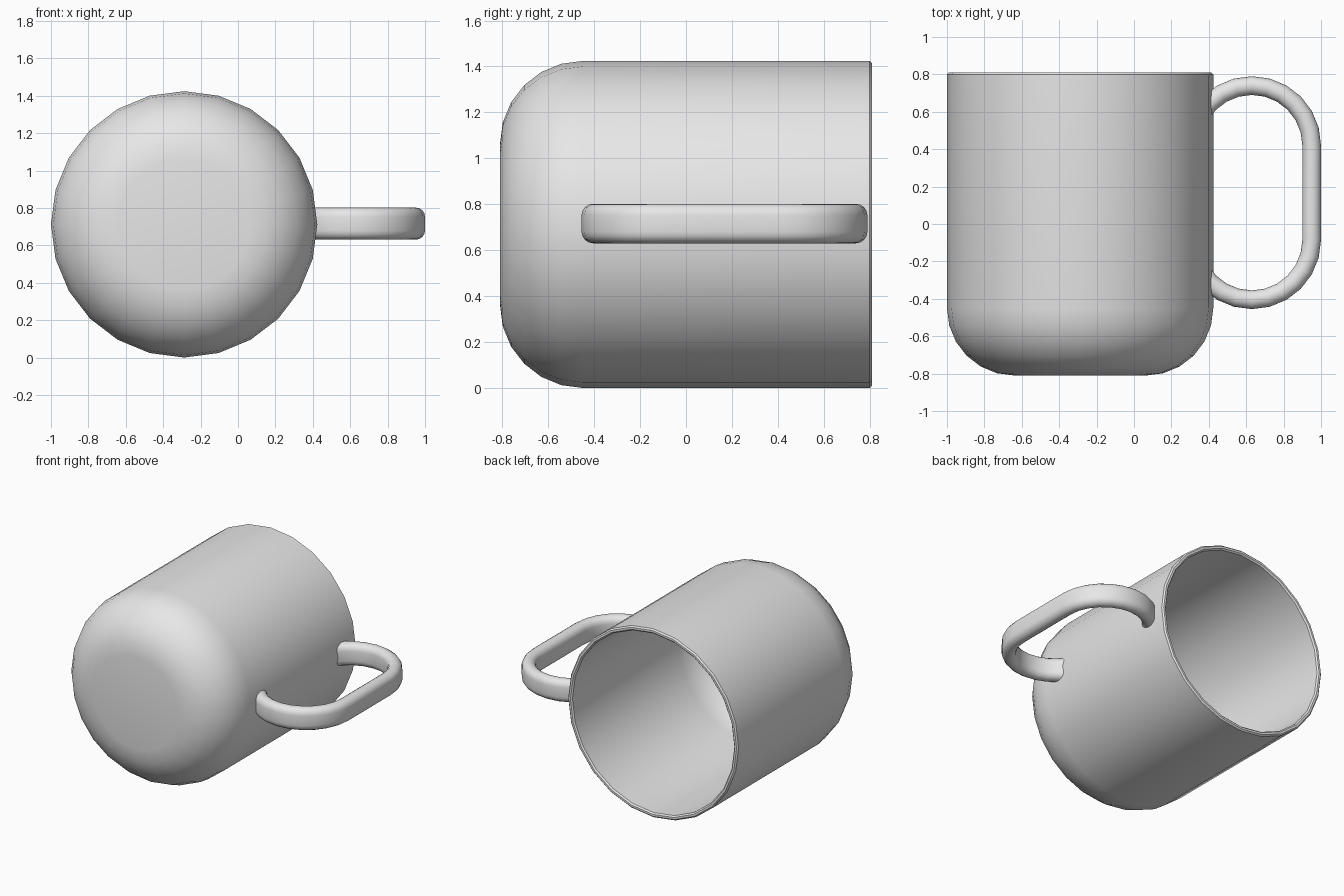
import bpy
import bmesh
from math import sin, cos, pi, radians
from mathutils import Vector

cube = bpy.data.objects.get("Cube")
if cube:
    bpy.data.objects.remove(cube, do_unlink=True)

R = 0.712                      # mug radius
AXIS = Vector((-0.288, 0, R))  # mug lies along y
WALL = 0.035
FILLET = 0.36
BACK = 0.81                    # rim position

grey = bpy.data.materials.new("plain_grey")
grey.use_nodes = True
grey.diffuse_color = (0.8, 0.8, 0.8, 1)
grey.node_tree.nodes["Principled BSDF"].inputs["Base Color"].default_value = (0.8, 0.8, 0.8, 1)


def finish(name, bm, angle):
    bmesh.ops.recalc_face_normals(bm, faces=bm.faces)
    mesh = bpy.data.meshes.new(name)
    bm.to_mesh(mesh)
    bm.free()
    mesh.materials.append(grey)
    obj = bpy.data.objects.new(name, mesh)
    bpy.context.collection.objects.link(obj)
    bpy.ops.object.select_all(action='DESELECT')
    obj.select_set(True)
    bpy.context.view_layer.objects.active = obj
    bpy.ops.object.shade_smooth_by_angle(angle=radians(angle))
    return obj


def corner(radius):
    """Rounded base corner as (distance from axis, y), from base to wall."""
    steps = 6
    return [(R - FILLET + radius * sin(i * pi / 2 / steps),
             FILLET - BACK - radius * cos(i * pi / 2 / steps)) for i in range(steps + 1)]


# Mug body: closed lathe profile, outside then back down the inside
lip = 0.01
profile = [(0, -BACK)] + corner(FILLET)
profile += [(R, BACK - lip), (R - lip, BACK), (R - WALL + lip, BACK), (R - WALL, BACK - lip)]
profile += corner(FILLET - WALL)[::-1] + [(0, WALL - BACK)]

bm = bmesh.new()
verts = [bm.verts.new(AXIS + Vector((r, y, 0))) for r, y in profile]
edges = [bm.edges.new(pair) for pair in zip(verts, verts[1:])]
bmesh.ops.spin(bm, geom=verts + edges, cent=AXIS, axis=(0, 1, 0), angle=2 * pi, steps=24)
bmesh.ops.remove_doubles(bm, verts=bm.verts, dist=0.0005)
finish("mug_body", bm, 40)

# Handle path: two half-circle bends joined by a straight grip
bend, mid_x = 0.32, 0.63
path = []
for centre_y, first in ((0.42, 165), (-0.085, 0)):
    for i in range(12):
        a = radians(first - 15 * i)
        out = Vector((cos(a), sin(a), 0))
        path.append((Vector((mid_x, centre_y, R + 0.004)) + out * bend, out))

# Handle section: flattened strap with round edges
half_thick, straight = 0.05, 0.036
section = []
for side, start in ((1, 0), (-1, pi)):
    for i in range(9):
        a = start + i * pi / 8
        section.append((half_thick * cos(a), side * straight + half_thick * sin(a)))

bm = bmesh.new()
rings = [[bm.verts.new(p + out * u + Vector((0, 0, v))) for u, v in section] for p, out in path]
n = len(section)
for a, b in zip(rings, rings[1:]):
    for i in range(n):
        j = (i + 1) % n
        bm.faces.new((a[i], a[j], b[j], b[i]))

# Trim the handle ends inside the mug wall
bmesh.ops.bisect_plane(bm, geom=bm.verts[:] + bm.edges[:] + bm.faces[:], plane_co=(0.4, 0, 0),
                       plane_no=(1, 0, 0), clear_inner=True)
bmesh.ops.holes_fill(bm, edges=[e for e in bm.edges if e.is_boundary], sides=0)
finish("handle", bm, 40)
